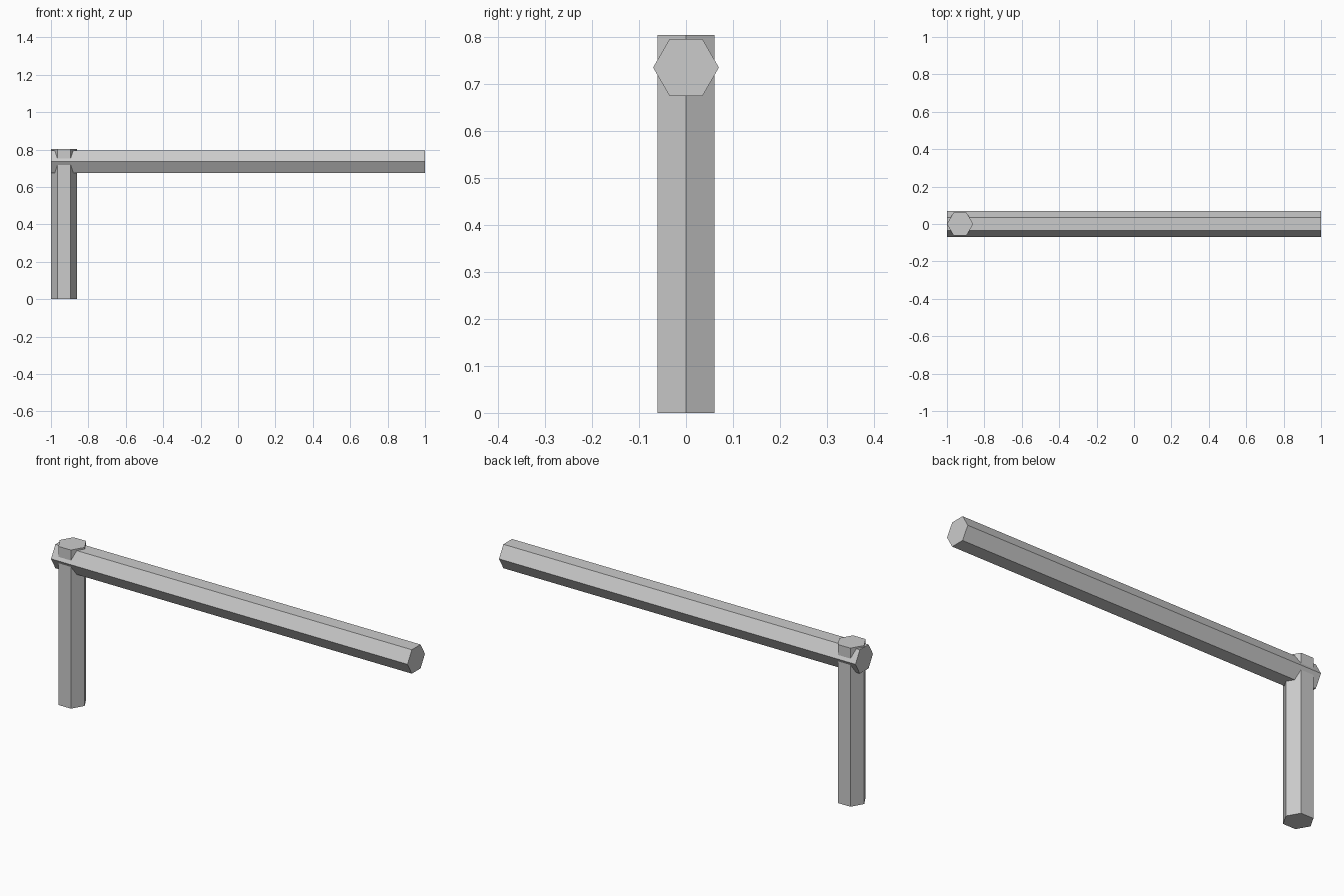
import bpy, bmesh, math
from mathutils import Vector

if "Cube" in bpy.data.objects:
    bpy.data.objects.remove(bpy.data.objects["Cube"])

RADIUS = 0.07

grey = bpy.data.materials.new("plain grey")
grey.diffuse_color = (0.6, 0.6, 0.6, 1.0)
grey.use_nodes = True
grey.node_tree.nodes["Principled BSDF"].inputs["Base Color"].default_value = grey.diffuse_color


def hex_bar(name, start, end, corner, side):
    """Six-sided bar from start to end; corner points at a ridge of the hexagon."""
    start, end, corner, side = map(Vector, (start, end, corner, side))
    bm = bmesh.new()
    ring = []
    for i in range(6):
        a = math.radians(60 * i)
        ring.append(bm.verts.new(start + RADIUS * (math.cos(a) * corner + math.sin(a) * side)))
    base = bm.faces.new(ring)
    top = bmesh.ops.extrude_face_region(bm, geom=[base], use_keep_orig=True)
    moved = [v for v in top["geom"] if isinstance(v, bmesh.types.BMVert)]
    bmesh.ops.translate(bm, verts=moved, vec=end - start)
    bmesh.ops.recalc_face_normals(bm, faces=bm.faces[:])
    mesh = bpy.data.meshes.new(name)
    bm.to_mesh(mesh)
    bm.free()
    mesh.materials.append(grey)
    obj = bpy.data.objects.new(name, mesh)
    bpy.context.collection.objects.link(obj)
    return obj


# Upright post, ridges facing left and right
hex_bar("upright_post", (-0.93, 0, 0), (-0.93, 0, 0.804), (1, 0, 0), (0, 1, 0))
# Long horizontal arm, ridges facing front and back
hex_bar("long_arm", (-1, 0, 0.735), (1, 0, 0.735), (0, 1, 0), (0, 0, 1))
